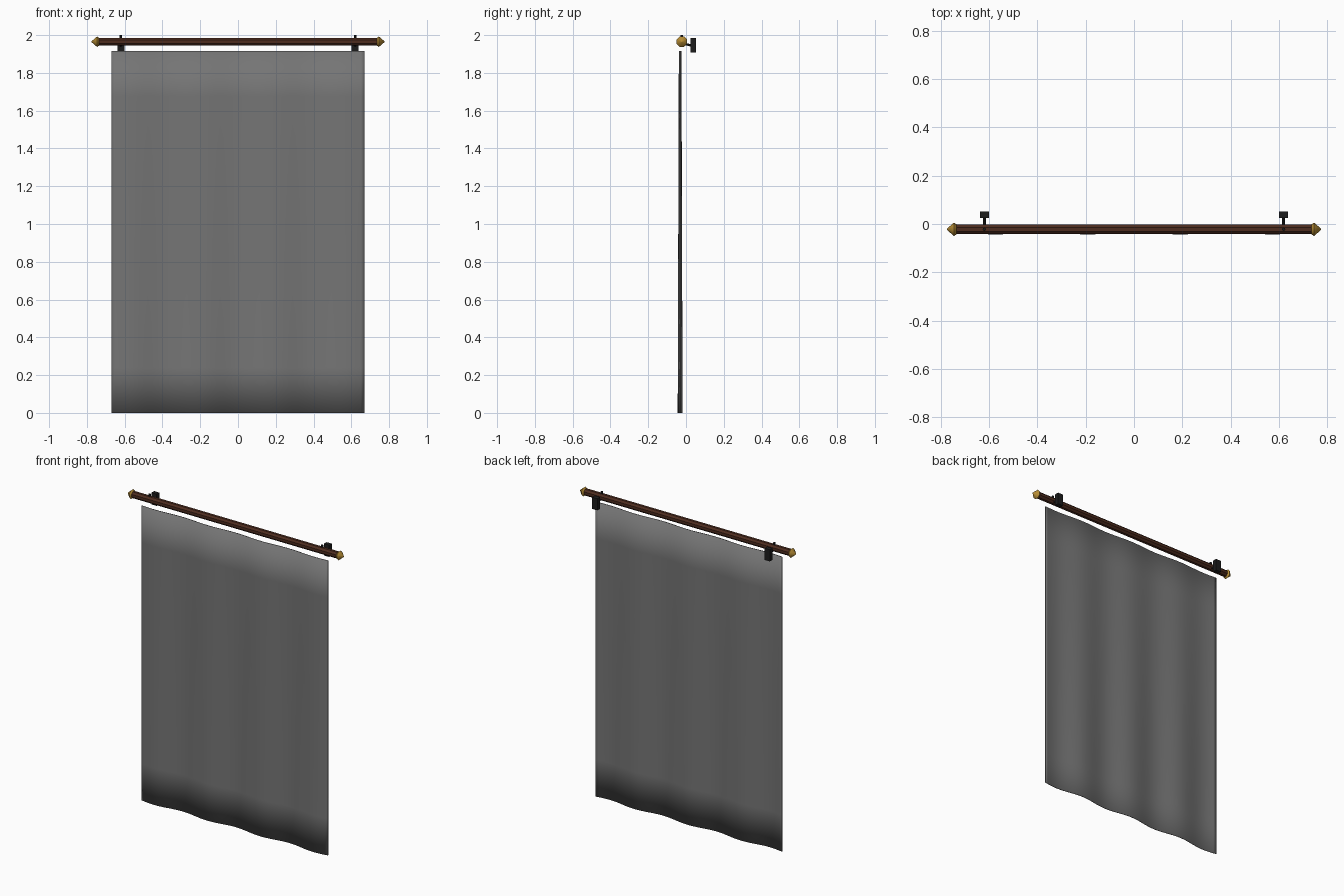
import bpy, bmesh, math
from mathutils import Vector

cube = bpy.data.objects.get("Cube")
if cube:
    bpy.data.objects.remove(cube, do_unlink=True)

ROD_Y, ROD_Z = -0.022, 1.965


def material(name, r, g, b):
    m = bpy.data.materials.new(name)
    m.use_nodes = True
    m.diffuse_color = (r, g, b, 1)
    bsdf = next(n for n in m.node_tree.nodes if n.type == 'BSDF_PRINCIPLED')
    bsdf.inputs["Base Color"].default_value = (r, g, b, 1)
    return m


wood = material("dark_wood", 0.075, 0.025, 0.013)
brass = material("aged_brass", 0.46, 0.26, 0.035)
iron = material("black_iron", 0.012, 0.012, 0.012)
fabric = material("grey_fabric", 0.178, 0.178, 0.178)


def finish(name, bm, mat):
    bmesh.ops.recalc_face_normals(bm, faces=bm.faces)
    mesh = bpy.data.meshes.new(name)
    bm.to_mesh(mesh)
    bm.free()
    mesh.materials.append(mat)
    obj = bpy.data.objects.new(name, mesh)
    bpy.context.collection.objects.link(obj)
    return obj


def smooth(obj, degrees):
    bpy.ops.object.select_all(action='DESELECT')
    obj.select_set(True)
    bpy.context.view_layer.objects.active = obj
    bpy.ops.object.shade_smooth_by_angle(angle=math.radians(degrees))


def lathe_x(name, profile, mat, sides=8):
    """Turn (x, radius) points around the rod axis and cap both ends."""
    bm = bmesh.new()
    rings = []
    for x, r in profile:
        angles = [math.tau * (i + 0.5) / sides for i in range(sides)]
        rings.append([bm.verts.new((x, ROD_Y + r * math.cos(a), ROD_Z + r * math.sin(a)))
                      for a in angles])
    for a, b in zip(rings, rings[1:]):
        for i in range(sides):
            j = (i + 1) % sides
            bm.faces.new((a[i], a[j], b[j], b[i]))
    bm.faces.new(rings[0])
    bm.faces.new(rings[-1])
    return finish(name, bm, mat)


def box(name, lo, hi, mat):
    bm = bmesh.new()
    bmesh.ops.create_cube(bm, size=1)
    lo, hi = Vector(lo), Vector(hi)
    for v in bm.verts:
        v.co = (lo + hi) / 2 + v.co * (hi - lo)
    return finish(name, bm, mat)


def bar(name, start, end, radius, mat):
    bm = bmesh.new()
    start, end = Vector(start), Vector(end)
    axis = end - start
    bmesh.ops.create_cone(bm, cap_ends=True, segments=8, radius1=radius,
                          radius2=radius, depth=axis.length)
    turn = axis.to_track_quat('Z', 'Y')
    for v in bm.verts:
        v.co = turn @ v.co + (start + end) / 2
    return finish(name, bm, mat)


# Rod
lathe_x("rod", [(-0.745, 0.022), (0.745, 0.022)], wood)

# Finials and wall brackets at both ends
for side, s in (("left", 1), ("right", -1)):
    finial = lathe_x(f"{side}_finial",
                     [(s * 0.735, 0.022), (s * 0.746, 0.03), (s * 0.775, 0.003)], brass)
    smooth(finial, 60)
    x = s * 0.62
    box(f"{side}_wall_plate", (x - 0.019, 0.024, 1.909), (x + 0.019, 0.052, 1.985), iron)
    bar(f"{side}_bracket_arm", (x, ROD_Y, 1.958), (x, 0.03, 1.944), 0.006, iron)
    bar(f"{side}_bracket_pin", (x, ROD_Y, 1.944), (x, ROD_Y, 2.0), 0.007, iron)

# Curtain: soft folds that deepen toward the hem
COLS, ROWS, WIDTH, HEIGHT = 70, 8, 1.34, 1.915
bm = bmesh.new()
grid = []
for r in range(ROWS + 1):
    v = r / ROWS
    depth = 0.011 - 0.006 * v
    grid.append([bm.verts.new((WIDTH * (c / COLS - 0.5),
                               -0.031 - depth * math.sin(7 * math.pi * c / COLS),
                               HEIGHT * v)) for c in range(COLS + 1)])
for low, high in zip(grid, grid[1:]):
    for c in range(COLS):
        bm.faces.new((low[c], low[c + 1], high[c + 1], high[c]))
curtain = finish("curtain", bm, fabric)
cloth = curtain.modifiers.new("thickness", 'SOLIDIFY')
cloth.thickness = 0.004
cloth.offset = 0
smooth(curtain, 40)
